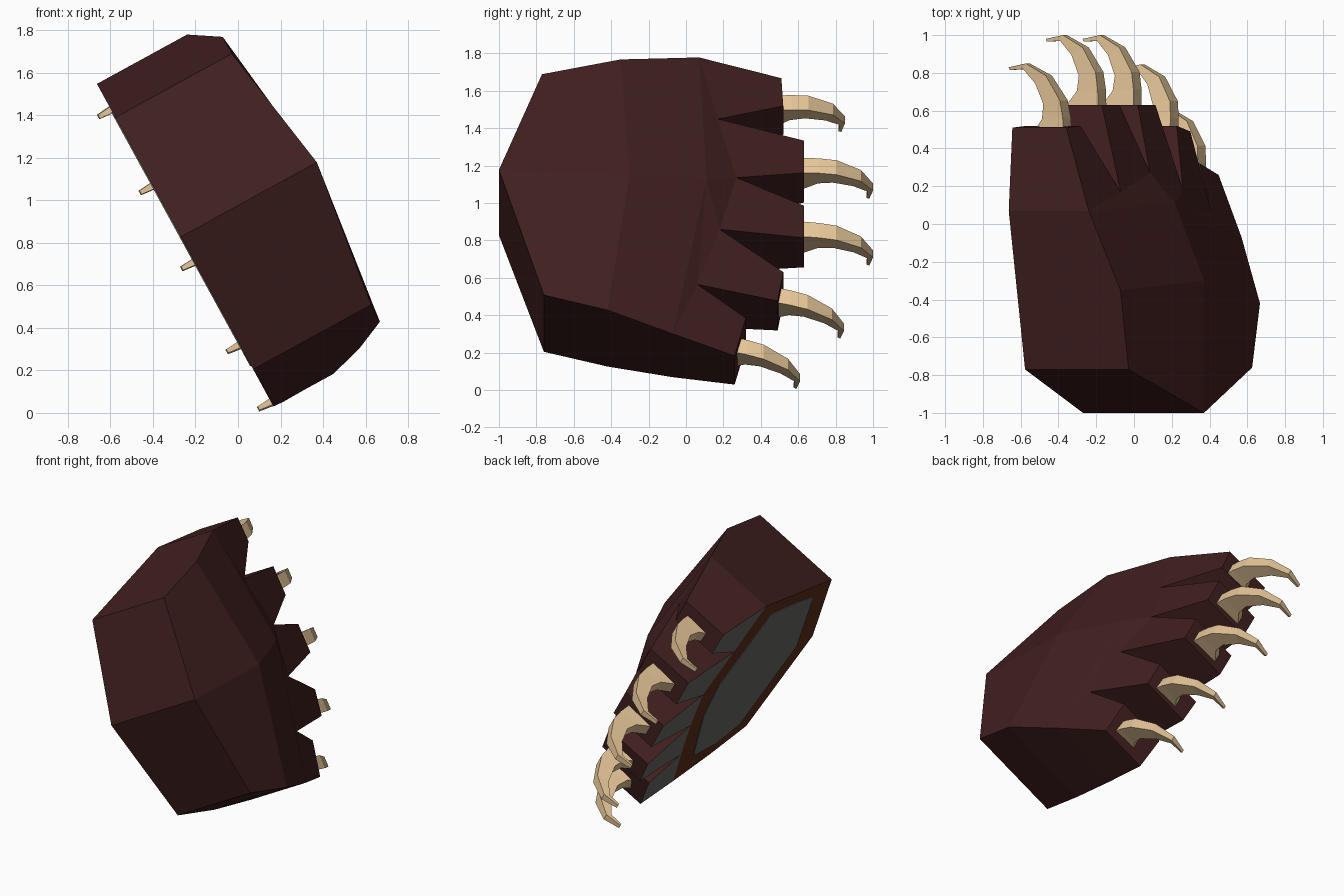
import bpy, bmesh
from mathutils import Matrix

if "Cube" in bpy.data.objects:
    bpy.data.objects.remove(bpy.data.objects["Cube"])

# Tilted paw frame: u = across the toes, y = forward, h = away from the sole
FRAME = Matrix(((0.48, 0, 0.877, -0.26),
                (0, 1, 0, 0),
                (-0.877, 0, 0.48, 0.81),
                (0, 0, 0, 1)))


def material(name, rgb):
    m = bpy.data.materials.new(name)
    m.diffuse_color = (*rgb, 1)
    m.use_nodes = True
    m.node_tree.nodes["Principled BSDF"].inputs["Base Color"].default_value = m.diffuse_color
    return m


FUR = material("dark red brown fur", (0.052, 0.0135, 0.0135))
SKIN = material("brown sole skin", (0.105, 0.026, 0.0095))
PAD = material("grey pad", (0.135, 0.142, 0.130))
HORN = material("tan claw", (0.80, 0.57, 0.32))


def finish(name, bm, mats):
    bmesh.ops.recalc_face_normals(bm, faces=bm.faces)
    bm.transform(FRAME)
    mesh = bpy.data.meshes.new(name)
    bm.to_mesh(mesh)
    bm.free()
    for m in mats:
        mesh.materials.append(m)
    obj = bpy.data.objects.new(name, mesh)
    bpy.context.collection.objects.link(obj)
    return obj


# Paw: outline (u, y, top height) runs heel, outer side, toes 5 to 1, inner side
OUTLINE = [
    (-.66, -.77, .625), (-.02, -1, .73), (.69, -.76, .632), (.78, -.42, .630), (.845, -.07, .483),
    (.89, .26, .32), (.665, .32, .33), (.536, .06, .47),
    (.56, .49, .33), (.39, .52, .34), (.206, .18, .48),
    (.175, .63, .33), (-.02, .63, .33), (-.12, .27, .46),
    (-.22, .63, .33), (-.417, .63, .33), (-.47, .17, .474),
    (-.634, .52, .32), (-.80, .51, .325),
    (-.84, .07, .483), (-.75, -.35, .625)]
RIDGE = [(0, -.30, .72), (-.05, .11, .57)]
N = len(OUTLINE)
M1, M2 = N, N + 1
palm = [(0, 1, M1, 20), (1, 2, 3, M1), (20, M1, M2, 19), (M1, 3, 4, M2)]
toes = [(a, a + 1, a + 2, a + 3) for a in (4, 7, 10, 13, 16)]
webs = [(M2, a, a + 3) for a in (4, 7, 10, 13, 16)]

bm = bmesh.new()
points = OUTLINE + RIDGE
top = [bm.verts.new(p) for p in points]
sole = [bm.verts.new((p[0], p[1], 0)) for p in points]
for group, mat in ((palm, 1), (toes, 2), (webs, 1)):
    for f in group:
        bm.faces.new([top[i] for i in f])
        bm.faces.new([sole[i] for i in reversed(f)]).material_index = mat
for i in range(N):
    j = (i + 1) % N
    bm.faces.new((sole[i], sole[j], top[j], top[i]))
finish("paw", bm, [FUR, SKIN, PAD])

# Palm pad: thin plate on the sole
bm = bmesh.new()
pad = [(-.58, -.62), (-.02, -.82), (.60, -.62), (.67, -.42), (.65, -.15),
       (.18, .06), (-.12, .10), (-.69, -.09), (-.65, -.35)]
base = bm.faces.new([bm.verts.new((u, y, .001)) for u, y in pad])
ext = bmesh.ops.extrude_face_region(bm, geom=[base])
bmesh.ops.translate(bm, vec=(0, 0, -.006),
                    verts=[v for v in ext["geom"] if isinstance(v, bmesh.types.BMVert)])
finish("palm_pad", bm, [PAD])

# Claw: rings of (outer y, outer h, inner y, inner h, half width)
RINGS = [(-.04, .27, -.01, .07, .046), (.08, .265, .07, .135, .045), (.17, .25, .15, .145, .044),
         (.30, .165, .26, .095, .034), (.365, .04, .335, .02, .022),
         (.345, -.07, .33, -.065, .012)]


def claw(name, u, y, lean):
    bm = bmesh.new()
    rings = []
    for oy, oh, iy, ih, w in RINGS:
        rings.append([bm.verts.new((u + lean * s + d, y + s, h))
                      for s, h, d in ((oy, oh, -w), (oy, oh, w),
                                      (iy, ih, w * .8), (iy, ih, -w * .8))])
    for a, b in zip(rings, rings[1:]):
        for i in range(4):
            j = (i + 1) % 4
            bm.faces.new((a[i], a[j], b[j], b[i]))
    bm.faces.new(rings[0])
    bm.faces.new(rings[-1])
    finish(name, bm, [HORN])


for k, (u, y, lean) in enumerate([(-.68, .485, -.06), (-.30, .635, .02), (.09, .635, .07),
                                  (.49, .48, .2), (.79, .245, .22)]):
    claw(f"claw_{k + 1}", u, y, lean)
